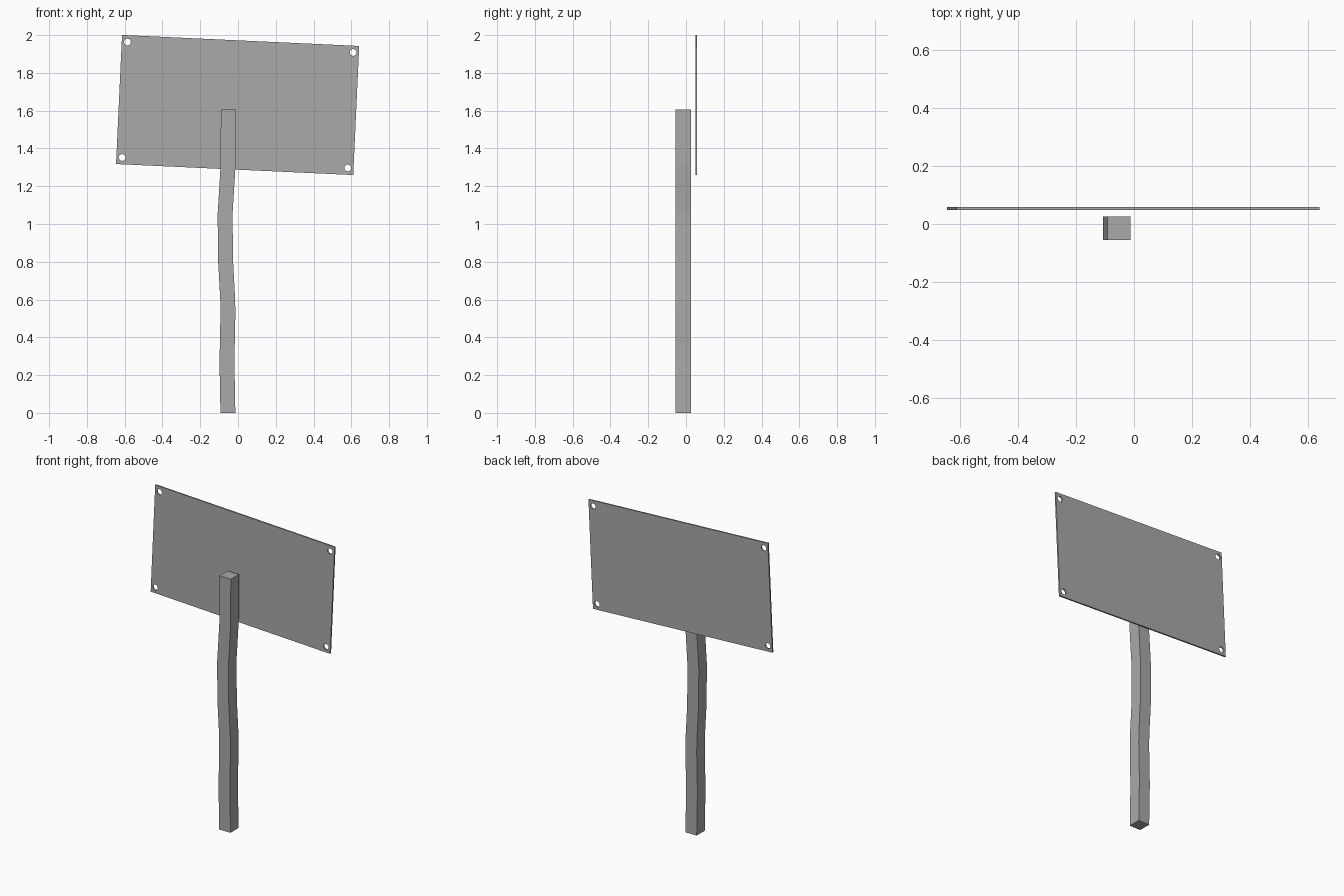
import bpy, bmesh, math
from mathutils import Matrix

if "Cube" in bpy.data.objects:
    bpy.data.objects.remove(bpy.data.objects["Cube"], do_unlink=True)

grey = bpy.data.materials.new("plain grey")
grey.use_nodes = True
colour = (0.4, 0.4, 0.4, 1)
grey.diffuse_color = colour
grey.node_tree.nodes["Principled BSDF"].inputs["Base Color"].default_value = colour


def add_object(name, bm):
    bmesh.ops.recalc_face_normals(bm, faces=bm.faces)
    mesh = bpy.data.meshes.new(name)
    bm.to_mesh(mesh)
    bm.free()
    mesh.materials.append(grey)
    obj = bpy.data.objects.new(name, mesh)
    bpy.context.collection.objects.link(obj)
    return obj


# Crooked square post: rings of four corners at (left edge x, height)
profile = [(-0.093, 0), (-0.098, 0.27), (-0.093, 0.52), (-0.094, 0.6),
           (-0.105, 0.8), (-0.108, 1.05), (-0.092, 1.31), (-0.091, 1.605)]
width, y_front, y_back = 0.079, -0.055, 0.026
bm = bmesh.new()
rings = [[bm.verts.new(p) for p in ((x, y_front, z), (x + width, y_front, z),
                                    (x + width, y_back, z), (x, y_back, z))]
         for x, z in profile]
for low, high in zip(rings, rings[1:]):
    for i in range(4):
        j = (i + 1) % 4
        bm.faces.new((low[i], low[j], high[j], high[i]))
bm.faces.new(rings[0])
bm.faces.new(rings[-1])
add_object("post", bm)

# Thin tilted sign plate
tilt = Matrix.Translation((-0.002, 0.054, 1.63)) @ Matrix.Rotation(math.radians(2.65), 4, "Y")
bm = bmesh.new()
bmesh.ops.create_cube(bm, size=1, matrix=Matrix.Diagonal((1.257, 0.01, 0.684, 1)))
plate = add_object("sign_plate", bm)
plate.matrix_world = tilt

# Bolt holes near the four corners
bm = bmesh.new()
for sx in (-1, 1):
    for sz in (-1, 1):
        place = Matrix.Translation((sx * 0.598, 0, sz * 0.306)) @ Matrix.Rotation(math.pi / 2, 4, "X")
        bmesh.ops.create_cone(bm, cap_ends=True, segments=16, radius1=0.018,
                              radius2=0.018, depth=0.1, matrix=place)
cutter = add_object("hole_cutter", bm)
cutter.matrix_world = tilt
cutter.hide_render = True
cutter.hide_viewport = True
cut = plate.modifiers.new("bolt holes", "BOOLEAN")
cut.operation = "DIFFERENCE"
cut.solver = "EXACT"
cut.object = cutter
